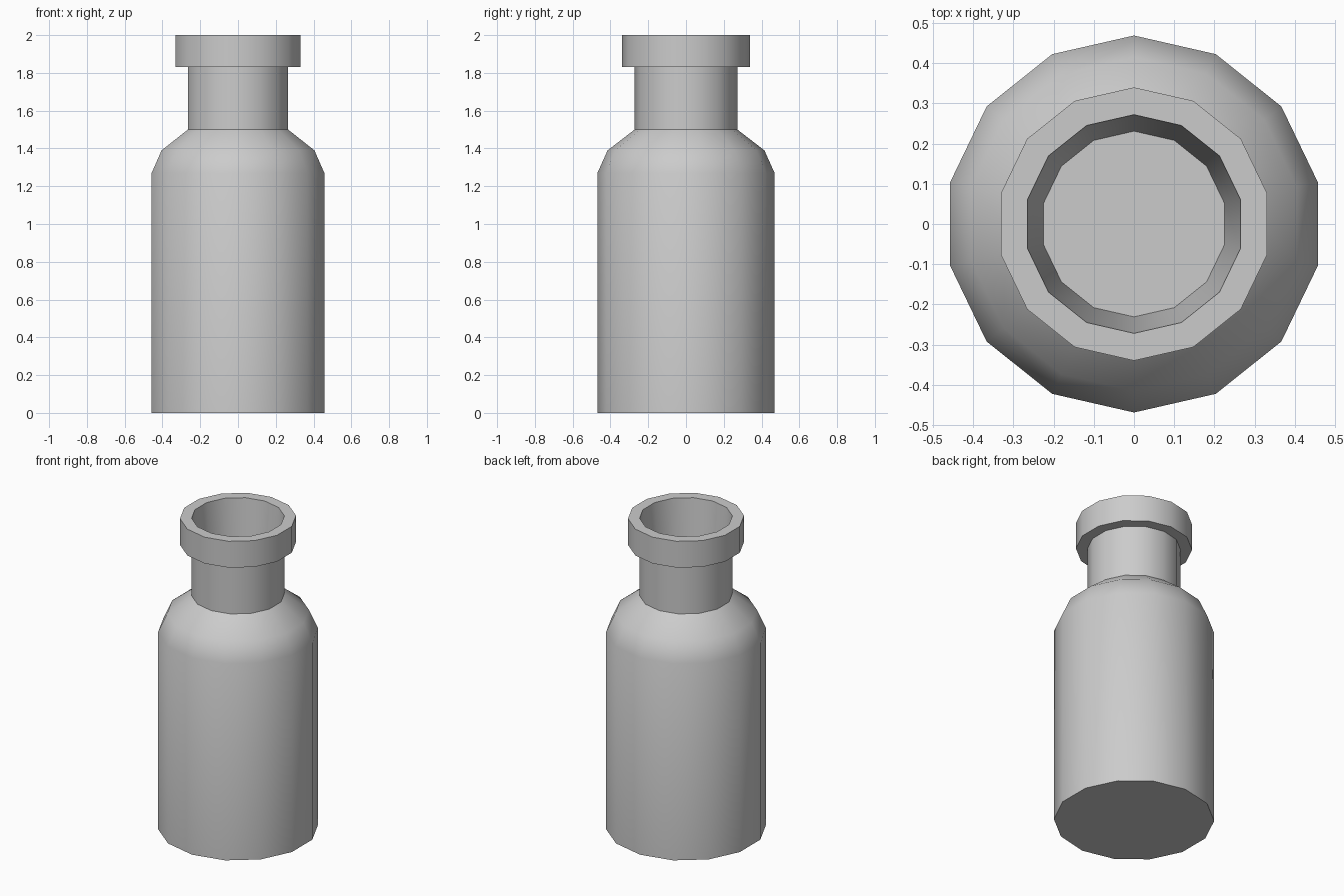
import bpy, bmesh, math

if "Cube" in bpy.data.objects:
    bpy.data.objects.remove(bpy.data.objects["Cube"])

SIDES = 14


def lathe(name, profile):
    """Spin a (radius, height) profile around z and cap both ends."""
    bm = bmesh.new()
    rings = []
    for r, z in profile:
        angles = [math.pi / 2 + 2 * math.pi * i / SIDES for i in range(SIDES)]
        rings.append([bm.verts.new((r * math.cos(a), r * math.sin(a), z)) for a in angles])
    for low, high in zip(rings, rings[1:]):
        for i in range(SIDES):
            j = (i + 1) % SIDES
            bm.faces.new((low[i], low[j], high[j], high[i]))
    bm.faces.new(rings[0][::-1])
    bm.faces.new(rings[-1])
    bmesh.ops.recalc_face_normals(bm, faces=bm.faces)
    mesh = bpy.data.meshes.new(name)
    bm.to_mesh(mesh)
    bm.free()
    obj = bpy.data.objects.new(name, mesh)
    bpy.context.collection.objects.link(obj)
    bpy.ops.object.select_all(action='DESELECT')
    obj.select_set(True)
    bpy.context.view_layer.objects.active = obj
    bpy.ops.object.shade_smooth_by_angle(angle=math.radians(30))
    return obj


# Bottle: body, shoulder, neck, lip, then the recessed mouth
lathe("bottle", [
    (0.469, 0.0), (0.469, 1.27), (0.415, 1.39),   # body and shoulder
    (0.272, 1.50), (0.272, 1.83),                 # neck
    (0.340, 1.83), (0.340, 2.0),                  # lip
    (0.272, 2.0), (0.231, 1.50),                  # tapered mouth down to its floor
])
